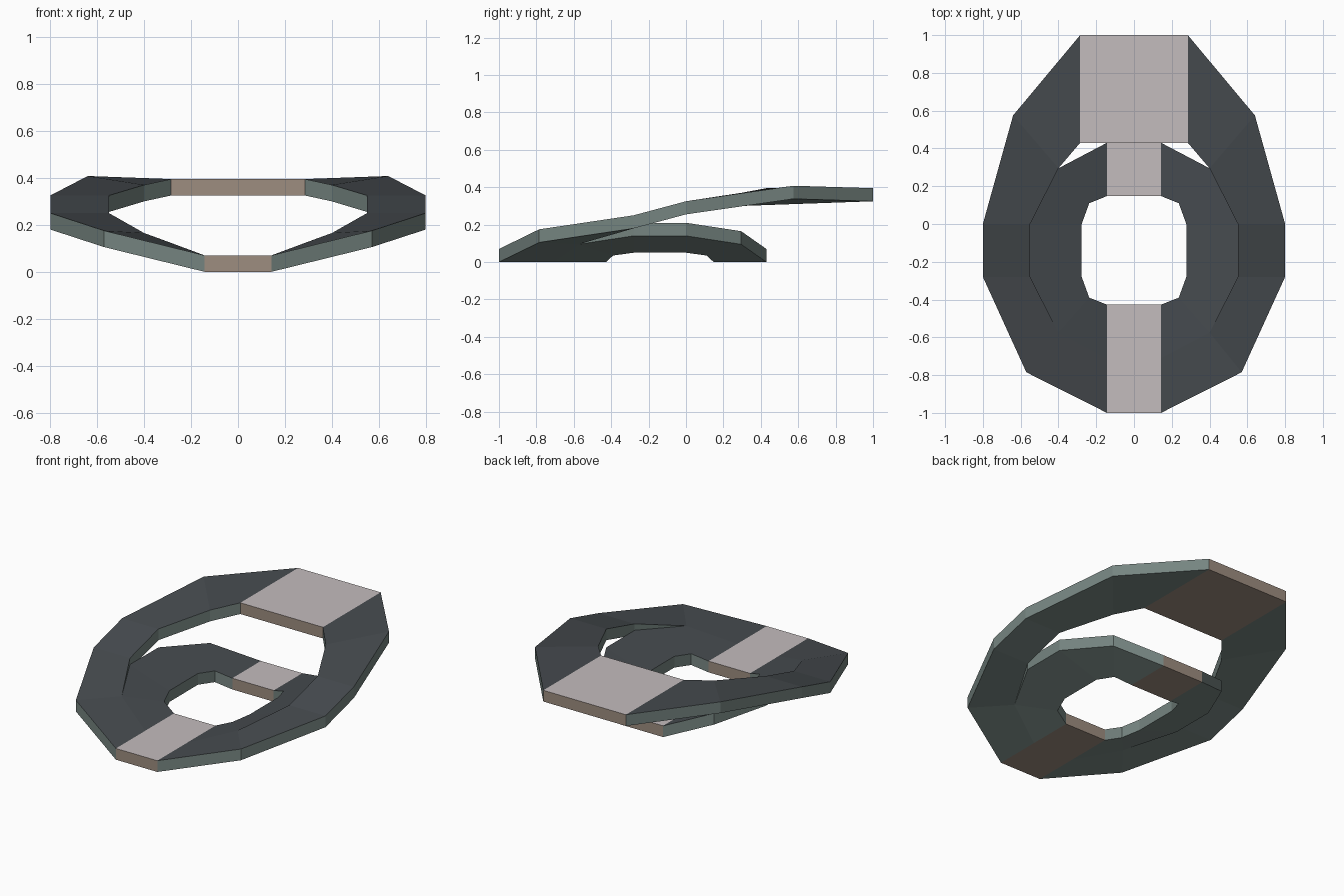
import bpy
import bmesh

cube = bpy.data.objects.get("Cube")
if cube:
    bpy.data.objects.remove(cube, do_unlink=True)

THICK = 0.07


def material(name, srgb):
    linear = [((c / 255 + 0.055) / 1.055) ** 2.4 for c in srgb]
    mat = bpy.data.materials.new(name)
    mat.use_nodes = True
    mat.diffuse_color = (*linear, 1)
    mat.node_tree.nodes["Principled BSDF"].inputs["Base Color"].default_value = (*linear, 1)
    return mat


slate = material("dark slate top", (70, 75, 79))
sage = material("grey green body", (118, 133, 129))
pale = material("pale pink grey top", (196, 188, 189))
brown = material("warm brown body", (158, 141, 128))


def band(name, sections, top, body):
    """Right half of a slab through (inner, outer) section pairs, mirrored."""
    bm = bmesh.new()
    pairs = [[bm.verts.new(p) for p in pair] for pair in sections]
    for (a, b), (c, d) in zip(pairs, pairs[1:]):
        bm.faces.new((a, b, d, c))
    ext = bmesh.ops.extrude_face_region(bm, geom=bm.faces[:], use_keep_orig=True)
    low = [v for v in ext["geom"] if isinstance(v, bmesh.types.BMVert)]
    bmesh.ops.translate(bm, verts=low, vec=(0, 0, -THICK))
    bmesh.ops.recalc_face_normals(bm, faces=bm.faces[:])
    # upward faces take the top colour, walls and underside the body colour
    for f in bm.faces:
        f.material_index = 0 if f.normal.z > 0.2 else 1
    mesh = bpy.data.meshes.new(name)
    bm.to_mesh(mesh)
    bm.free()
    mesh.materials.append(top)
    mesh.materials.append(body)
    obj = bpy.data.objects.new(name, mesh)
    bpy.context.collection.objects.link(obj)
    mirror = obj.modifiers.new("Mirror", "MIRROR")
    mirror.use_mirror_merge = True
    return obj


# Large ring, climbing from the front strip to the raised back panel
band("outer_ring", [
    ((.143, -.71, .07), (.143, -1, .07)),
    ((.40, -.575, .165), (.57, -.785, .175)),
    ((.55, -.28, .25), (.8, -.28, .25)),
    ((.55, 0, .325), (.8, 0, .325)),
    ((.40, .295, .37), (.64, .575, .408)),
    ((.285, .43, .395), (.285, 1, .395)),
], slate, sage)

# Small saddle-shaped ring around the opening
band("inner_ring", [
    ((.143, -.427, .07), (.143, -.71, .07)),
    ((.237, -.39, .105), (.40, -.575, .165)),
    ((.277, -.28, .12), (.55, -.28, .21)),
    ((.277, 0, .12), (.55, 0, .21)),
    ((.237, .11, .105), (.40, .295, .165)),
    ((.143, .148, .07), (.143, .43, .07)),
], slate, sage)

# Flat pale panels joining the two halves
for name, half, front, back, z in (
    ("front_panel", .143, -1, -.427, .07),
    ("middle_panel", .143, .148, .43, .07),
    ("back_panel", .285, .43, 1, .395),
):
    band(name, [((0, back, z), (0, front, z)),
                ((half, back, z), (half, front, z))], pale, brown)
